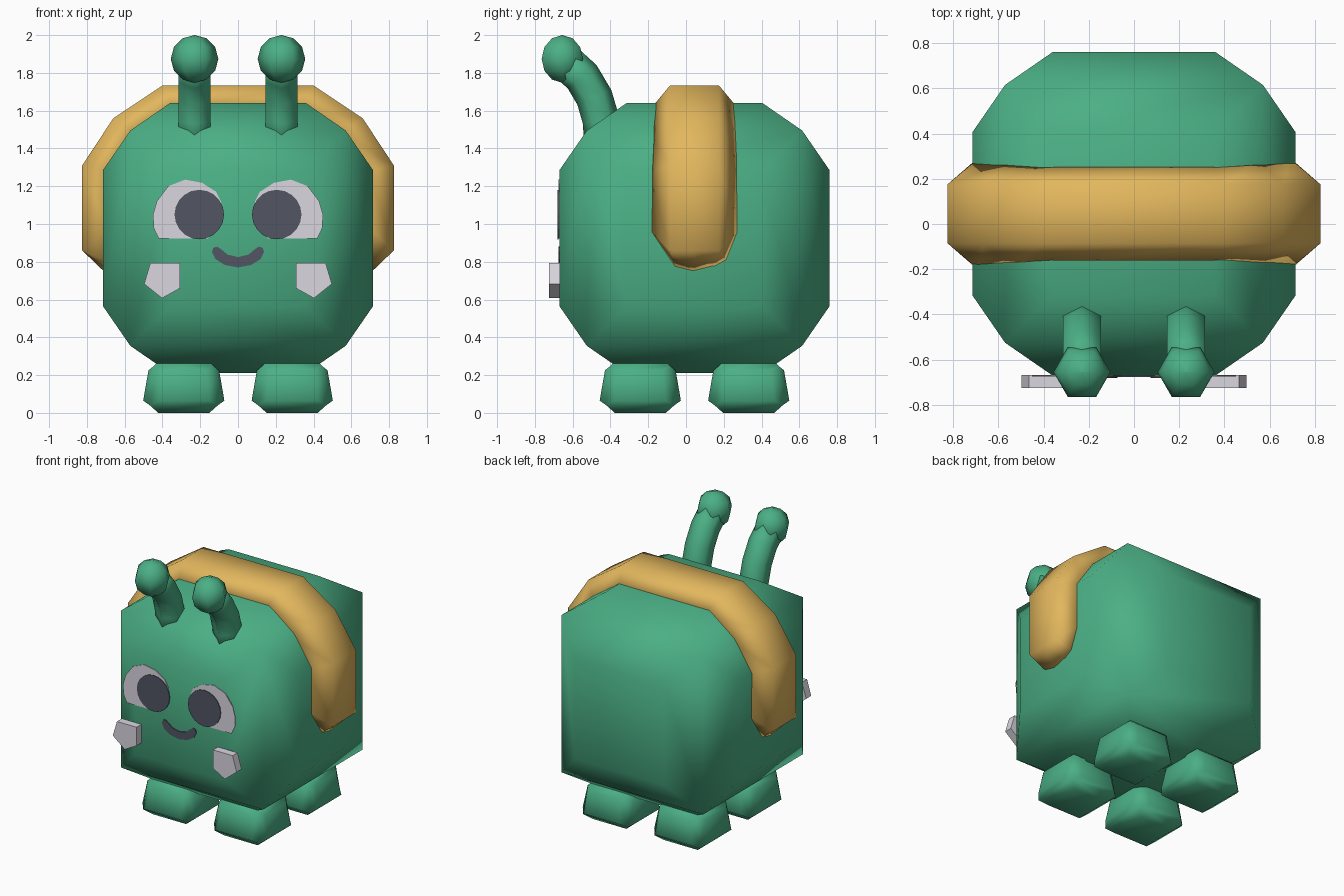
import bpy, bmesh, math
from mathutils import Vector

if "Cube" in bpy.data.objects:
    bpy.data.objects.remove(bpy.data.objects["Cube"])


def material(name, rgb):
    m = bpy.data.materials.new(name)
    m.diffuse_color = (*rgb, 1)
    m.use_nodes = True
    m.node_tree.nodes["Principled BSDF"].inputs["Base Color"].default_value = m.diffuse_color
    return m


GREEN = material("green", (0.07, 0.43, 0.235))
YELLOW = material("warm_yellow", (0.76, 0.47, 0.11))
WHITE = material("pale_grey", (0.70, 0.68, 0.74))
DARK = material("dark_slate", (0.085, 0.092, 0.125))
CY = 0.045  # body centre in y


def build(name, verts, faces, mat, smooth=True):
    bm = bmesh.new()
    vs = [bm.verts.new(v) for v in verts]
    for f in faces:
        bm.faces.new([vs[i] for i in f])
    bmesh.ops.recalc_face_normals(bm, faces=bm.faces)
    for f in bm.faces:
        f.smooth = smooth
    me = bpy.data.meshes.new(name)
    bm.to_mesh(me)
    bm.free()
    me.materials.append(mat)
    ob = bpy.data.objects.new(name, me)
    bpy.context.collection.objects.link(ob)
    return ob


def loft(name, rings, mat, smooth=True):
    """Skin equal-length closed rings and cap both ends."""
    n = len(rings[0])
    verts = [p for r in rings for p in r]
    faces = [(k * n + i, k * n + (i + 1) % n, (k + 1) * n + (i + 1) % n, (k + 1) * n + i)
             for k in range(len(rings) - 1) for i in range(n)]
    faces += [tuple(range(n)), tuple(range(len(verts) - n, len(verts)))]
    return build(name, verts, faces, mat, smooth)


def pillow(name, centre, corner, inner, outer, mat, taper=1.0):
    """Box whose six faces each bulge out to a smaller flat panel."""
    signs = [(-1, -1), (1, -1), (1, 1), (-1, 1)]
    verts, faces, index = [], [], {}

    def add(p):
        key = tuple(round(c, 5) for c in p)
        if key not in index:
            index[key] = len(verts)
            k = taper if p[2] > 0 else 1.0
            verts.append((centre[0] + p[0] * k, centre[1] + p[1] * k, centre[2] + p[2]))
        return index[key]

    for axis in range(3):
        u, v = (axis + 1) % 3, (axis + 2) % 3
        for side in (-1, 1):
            rim, panel = [], []
            for a, b in signs:
                p, q = [0] * 3, [0] * 3
                p[axis], p[u], p[v] = side * corner[axis], a * corner[u], b * corner[v]
                q[axis], q[u], q[v] = side * outer[axis], a * inner[u], b * inner[v]
                rim.append(add(p))
                panel.append(add(q))
            faces.append(panel)
            for i in range(4):
                j = (i + 1) % 4
                faces.append((rim[i], rim[j], panel[j], panel[i]))
    return build(name, verts, faces, mat)


def plate(name, outline, y, depth, mat):
    """Flat outline in x, z facing the front."""
    return loft(name, [[(x, y, z) for x, z in outline],
                       [(x, y + depth, z) for x, z in outline]], mat, False)


# body
pillow("body", (0, CY, 0.925), (0.57,) * 3, (0.36,) * 3, (0.715,) * 3, GREEN)

# four feet
for sx, side in ((-1, "left"), (1, "right")):
    for sy, end in ((-1, "front"), (1, "back")):
        pillow(f"{end}_{side}_foot", (sx * 0.287, CY + sy * 0.287, 0.145),
               (0.18, 0.18, 0.105), (0.135, 0.135, 0.08), (0.215, 0.215, 0.145),
               GREEN, taper=0.87)

# saddle band: stations of (base x, z, half width) and (outer x, z, half width)
stations = [((0.34, 1.615, 0.228), (0.40, 1.733, 0.13)),
            ((0.55, 1.48, 0.235), (0.66, 1.56, 0.13)),
            ((0.69, 1.28, 0.243), (0.825, 1.31, 0.13)),
            ((0.69, 0.98, 0.247), (0.825, 0.86, 0.13)),
            ((0.69, 0.80, 0.175), (0.70, 0.765, 0.10))]


def band_ring(s, base, out, tip):
    (bx, bz, bw), (ox, oz, ow) = base, out
    mid = 0.74 if tip else oz
    return [(s * bx, CY - bw, bz), (s * ox, CY - ow, oz), (s * ox, CY, mid),
            (s * ox, CY + ow, oz), (s * bx, CY + bw, bz)]


last = stations[-1]
rings = [band_ring(-1, b, o, (b, o) == last) for b, o in reversed(stations)]
rings += [band_ring(1, b, o, (b, o) == last) for b, o in stations]
loft("saddle_band", rings, YELLOW)

# antennae: bent six-sided stalks with six-sided balls
path = [Vector((0, y, z)) for y, z in
        ((-0.44, 1.42), (-0.45, 1.55), (-0.485, 1.67), (-0.55, 1.78), (-0.64, 1.86))]
for s, side in ((-1, "left"), (1, "right")):
    rings = []
    for i, p in enumerate(path):
        t = (path[min(i + 1, len(path) - 1)] - path[max(i - 1, 0)]).normalized()
        across = Vector((1, 0, 0))
        up = t.cross(across)
        rings.append([p + Vector((s * 0.23, 0, 0))
                      + 0.098 * (math.sin(a) * across + math.cos(a) * up)
                      for a in (k * math.pi / 3 for k in range(6))])
    loft(f"{side}_antenna_stalk", rings, GREEN)

    rings = []
    for k in range(7):
        lat = math.pi * (k / 6 - 0.5)
        r = max(0.126 * math.cos(lat), 0.002)
        rings.append([(s * 0.23 + r * math.cos(a), -0.655 + r * math.sin(a),
                       1.874 + 0.126 * math.sin(lat))
                      for a in (j * math.pi / 3 for j in range(6))])
    loft(f"{side}_antenna_ball", rings, GREEN)

# eyes, pupils and cheeks
eye = [(0.16, 0.923), (0.42, 0.923), (0.447, 0.98), (0.45, 1.05), (0.43, 1.12),
       (0.37, 1.20), (0.28, 1.235), (0.19, 1.218), (0.115, 1.17), (0.09, 1.12),
       (0.10, 1.03), (0.12, 0.97)]
cheek = [(0.307, 0.794), (0.464, 0.794), (0.497, 0.683), (0.402, 0.607), (0.307, 0.66)]
pupil = [(0.205 + 0.131 * math.cos(a), 1.05 + 0.131 * math.sin(a))
         for a in (k * math.pi / 10 for k in range(20))]
for s, side in ((-1, "left"), (1, "right")):
    for part, shape, y, depth, mat in (("eye", eye, -0.675, 0.006, WHITE),
                                       ("pupil", pupil, -0.680, 0.006, DARK),
                                       ("cheek", cheek, -0.725, 0.057, WHITE)):
        plate(f"{side}_{part}", [(s * x, z) for x, z in shape], y, depth, mat)

# smiling mouth
half = [(0, 0.77), (0.07, 0.783), (0.12, 0.815), (0.138, 0.852), (0.13, 0.875),
        (0.11, 0.88), (0.088, 0.865), (0.055, 0.838), (0, 0.825)]
plate("mouth", half + [(-x, z) for x, z in reversed(half[1:-1])], -0.676, 0.006, DARK)
